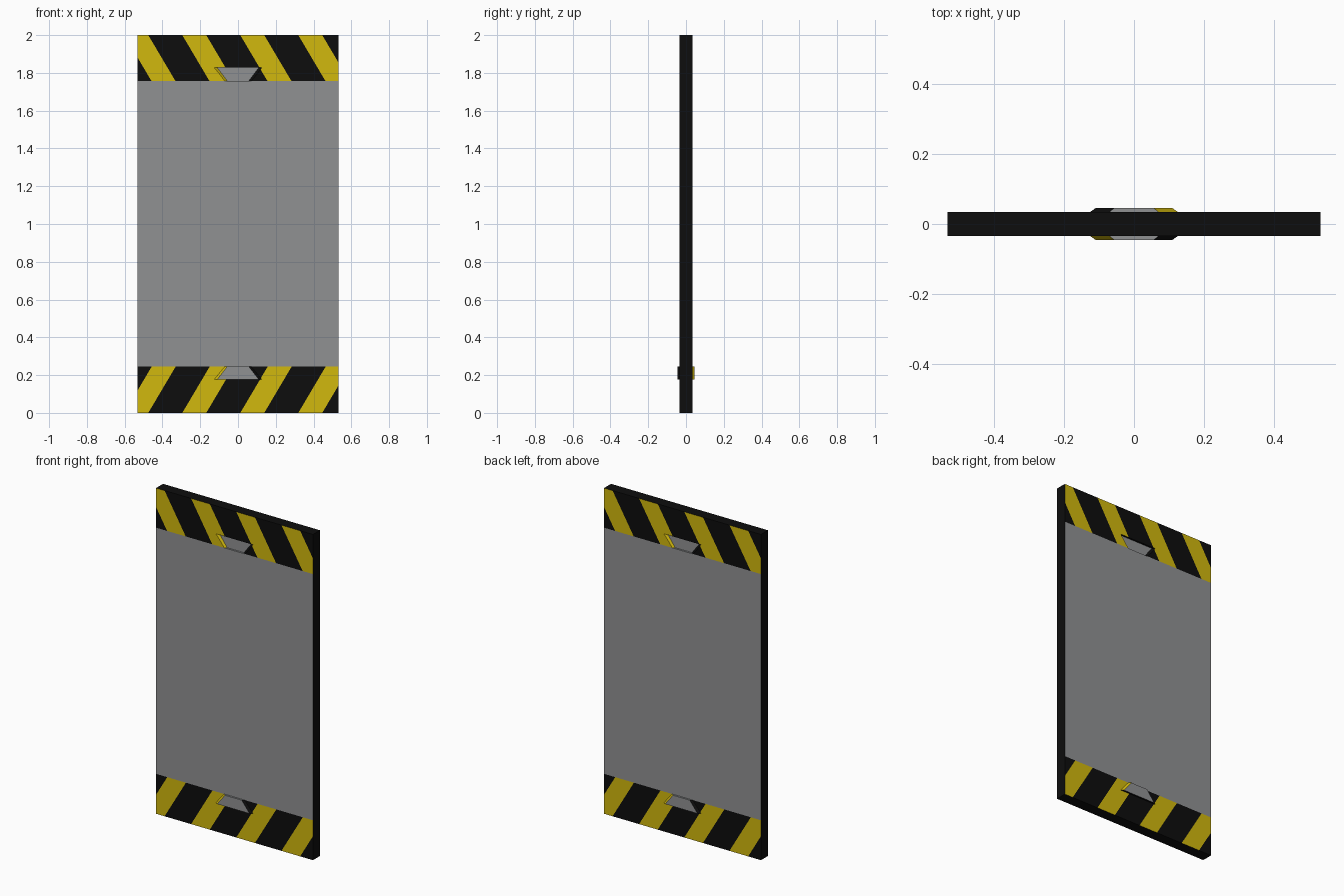
import bpy, bmesh
from mathutils import Vector

if "Cube" in bpy.data.objects:
    bpy.data.objects.remove(bpy.data.objects["Cube"])

W, T, H = 0.533, 0.034, 2.0         # half width, half thickness, height
BAND_LOW, BAND_HIGH = 0.245, 1.757  # limits of the plain grey field
PERIOD, STRIPE, START, SLANT = 0.307, 0.127, -0.602, 0.145
RAISE = 0.011


def material(name, rgb):
    m = bpy.data.materials.new(name)
    m.diffuse_color = (*rgb, 1)
    m.use_nodes = True
    m.node_tree.nodes["Principled BSDF"].inputs["Base Color"].default_value = m.diffuse_color
    return m


MATS = [material("black", (0.004, 0.004, 0.004)),
        material("yellow", (0.64, 0.48, 0.004)),
        material("grey", (0.28, 0.285, 0.29))]
BLACK, YELLOW, GREY = 0, 1, 2


def make_object(name, bm):
    bmesh.ops.recalc_face_normals(bm, faces=bm.faces)
    me = bpy.data.meshes.new(name)
    bm.to_mesh(me)
    bm.free()
    for m in MATS:
        me.materials.append(m)
    ob = bpy.data.objects.new(name, me)
    bpy.context.collection.objects.link(ob)
    return ob


def cut(bm, faces, co, no):
    geom = set(faces)
    for f in faces:
        geom.update(f.edges)
        geom.update(f.verts)
    bmesh.ops.bisect_plane(bm, geom=list(geom), plane_co=co, plane_no=no, dist=1e-5)


# Panel: slab whose two faces are cut into a grey field and striped bands
bm = bmesh.new()
bmesh.ops.create_cube(bm, size=1)
for v in bm.verts:
    v.co = (v.co.x * 2 * W, v.co.y * 2 * T, (v.co.z + 0.5) * H)
for z in (BAND_LOW, BAND_HIGH):
    cut(bm, list(bm.faces), (0, 0, z), (0, 0, 1))
for side in (1, -1):                # back pattern is the front turned 180 degrees
    for top in (False, True):
        for k in range(5):
            for edge in (0, STRIPE):
                faces = [f for f in bm.faces if f.normal.y * side < -0.5 and
                         (f.calc_center_median().z > BAND_HIGH if top
                          else f.calc_center_median().z < BAND_LOW)]
                x = START + k * PERIOD + edge
                cut(bm, faces, (side * x, 0, H if top else 0),
                    (side * BAND_LOW, 0, SLANT if top else -SLANT))
for f in bm.faces:
    c = f.calc_center_median()
    f.material_index = BLACK
    if abs(f.normal.y) > 0.5:
        if BAND_LOW < c.z < BAND_HIGH:
            f.material_index = GREY
        else:
            side = 1 if f.normal.y < 0 else -1
            d = c.z if c.z < 1 else H - c.z
            u = (side * c.x - d * SLANT / BAND_LOW - START) % PERIOD
            f.material_index = YELLOW if u < STRIPE else BLACK
panel = make_object("panel", bm)


def wedge(name, side, z_wide, z_narrow, y0, y1, outer, inner):
    """Trapezoid block between depths y0 and y1; each size is (wide, narrow) half width."""
    bm = bmesh.new()
    rings = []
    for y, (w, n) in ((y0, outer), (y1, inner)):
        pts = [(-w, z_wide), (w, z_wide), (n, z_narrow), (-n, z_narrow)]
        rings.append([bm.verts.new((side * x, side * y, z)) for x, z in pts])
    a, b = rings
    bm.faces.new(a).material_index = GREY
    bm.faces.new(b).material_index = GREY
    # order of sides: wide end, right slope, narrow end, left slope
    for i, mat in enumerate((BLACK, BLACK, GREY, YELLOW)):
        j = (i + 1) % 4
        bm.faces.new((a[i], a[j], b[j], b[i])).material_index = mat
    return make_object(name, bm)


# Raised key at the bottom and matching recess at the top, on both sides
for side, label in ((1, "front"), (-1, "back")):
    wedge(label + "_raised_key", side, 0.177, BAND_LOW, -T, -T - RAISE,
          (0.126, 0.070), (0.110, 0.057))
    cutter = wedge(label + "_recess_cutter", side, 1.828, BAND_HIGH, -T - RAISE, -T + RAISE,
                   (0.142, 0.083), (0.110, 0.057))
    cutter.hide_render = True
    cutter.hide_viewport = False
    cutter.display_type = 'WIRE'
    mod = panel.modifiers.new(label + "_recess", 'BOOLEAN')
    mod.operation = 'DIFFERENCE'
    mod.solver = 'EXACT'
    mod.object = cutter
